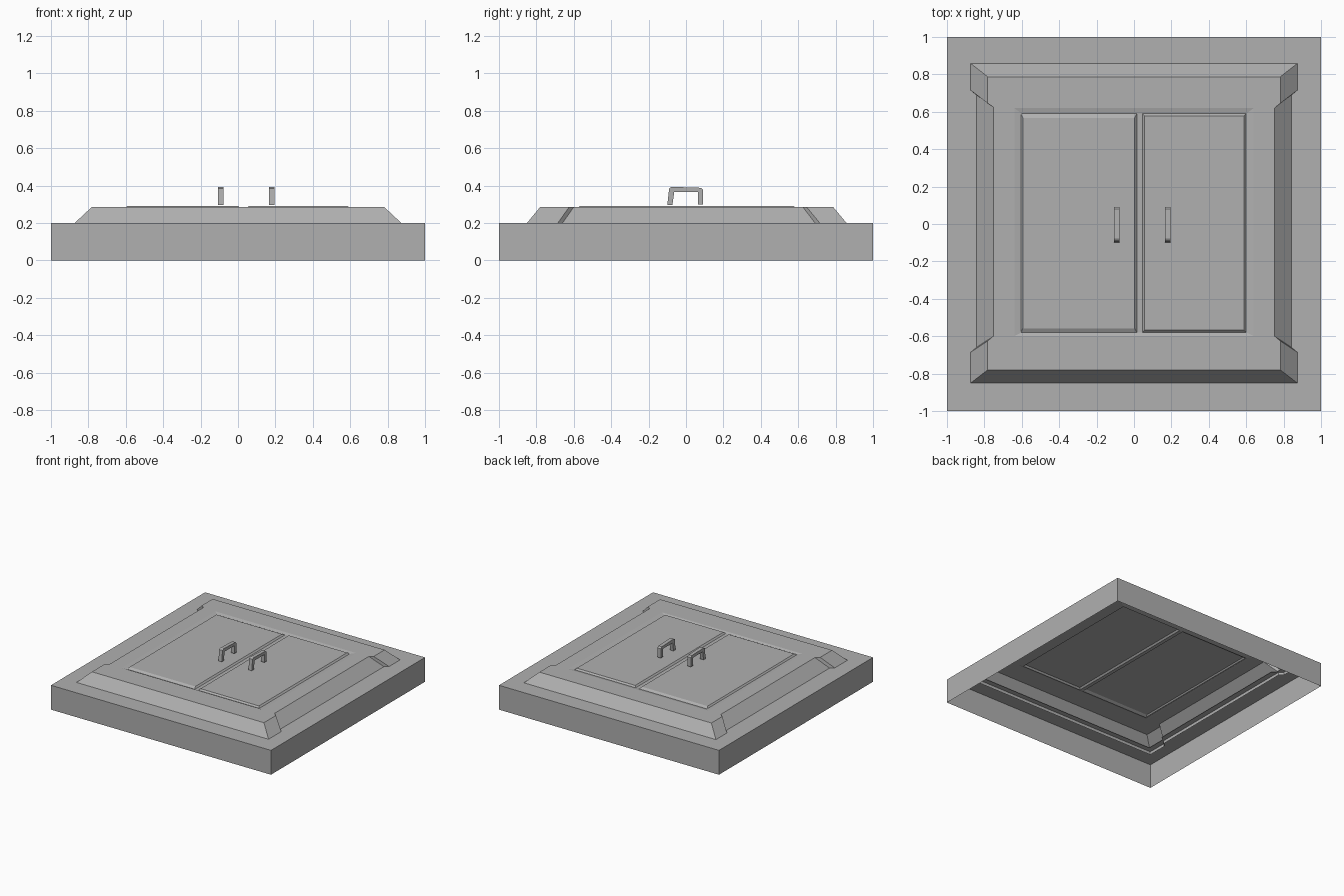
import bpy, bmesh

if "Cube" in bpy.data.objects:
    bpy.data.objects.remove(bpy.data.objects["Cube"])

# Mid-dark grey for every part
GREY = bpy.data.materials.new("grey")
GREY.diffuse_color = (0.435, 0.435, 0.435, 1)
GREY.use_nodes = True
GREY.node_tree.nodes["Principled BSDF"].inputs["Base Color"].default_value = GREY.diffuse_color


def mirrored(right, z):
    """Right half of a counter-clockwise outline -> full closed loop at height z."""
    return [(x, y, z) for x, y in right + [(-x, y) for x, y in reversed(right)]]


def rect(x0, x1, y0, y1, z):
    return [(x0, y0, z), (x1, y0, z), (x1, y1, z), (x0, y1, z)]


def build(name, loops, cap=False, extra=()):
    """Skin a series of matching loops, optionally capping the last one."""
    bm = bmesh.new()
    rings = [[bm.verts.new(p) for p in loop] for loop in loops]
    for a, b in zip(rings, rings[1:]):
        n = len(a)
        for i in range(n):
            j = (i + 1) % n
            bm.faces.new((a[i], a[j], b[j], b[i]))
    if cap:
        bm.faces.new(rings[-1])
    for face in extra:
        bm.faces.new([bm.verts.new(p) for p in face])
    me = bpy.data.meshes.new(name)
    bm.to_mesh(me)
    bm.free()
    me.materials.append(GREY)
    ob = bpy.data.objects.new(name, me)
    bpy.context.collection.objects.link(ob)
    return ob


FLOOR, FRAME, DOOR = 0.278, 0.285, 0.29
Y0, Y1 = -0.58, 0.59

# Base: open-bottomed slab whose ledge runs slightly under the frame
side = [(1, -1), (1, -0.69), (1, -0.66), (1, 0.69), (1, 0.72), (1, 1)]
foot = [(0.873, -0.85), (0.873, -0.685), (0.843, -0.66),
        (0.843, 0.69), (0.873, 0.715), (0.873, 0.858)]
hole = [(x - 0.045, y * 0.95) for x, y in foot]
build("base_slab", [mirrored(side, 0), mirrored(side, 0.2), mirrored(hole, 0.2)])

# Sloped frame with notched sides and a short hidden skirt, dipping to the doors
crown = [(0.782, -0.78), (0.782, -0.625), (0.752, -0.60),
         (0.752, 0.625), (0.782, 0.645), (0.782, 0.787)]
recess = [(0.64, -0.60), (0.64, -0.55), (0.64, -0.53),
          (0.64, 0.53), (0.64, 0.55), (0.64, 0.62)]
inner = [(0.60, Y0), (0.60, -0.54), (0.60, -0.52),
         (0.60, 0.52), (0.60, 0.54), (0.60, Y1)]
build("raised_frame",
      [mirrored(foot, 0.175), mirrored(foot, 0.2), mirrored(crown, FRAME),
       mirrored(recess, FRAME), mirrored(inner, FLOOR)],
      extra=[rect(0.015, 0.045, Y0, Y1, FLOOR)])

# Two door panels with bevelled edges
for name, x0, x1, e in (("left_door", -0.606, 0.015, 0.022),
                        ("right_door", 0.045, 0.60, 0.012)):
    build(name, [rect(x0, x1, Y0, Y1, FLOOR),
                 rect(x0 + 0.012, x1 - 0.012, Y0 + e, Y1 - e, DOOR)], cap=True)

# Pull handles: bent bar profile extruded across x
bar = [(-0.10, 0.295), (-0.073, 0.295), (-0.063, 0.365), (0.065, 0.365),
       (0.065, 0.30), (0.092, 0.30), (0.092, 0.376), (0.079, 0.388),
       (-0.077, 0.393), (-0.09, 0.385)]
for name, x in (("left_handle", -0.093), ("right_handle", 0.18)):
    loops = [[(x + s, y, z) for y, z in bar] for s in (-0.015, 0.015)]
    build(name, loops, cap=True, extra=[loops[0][::-1]])
